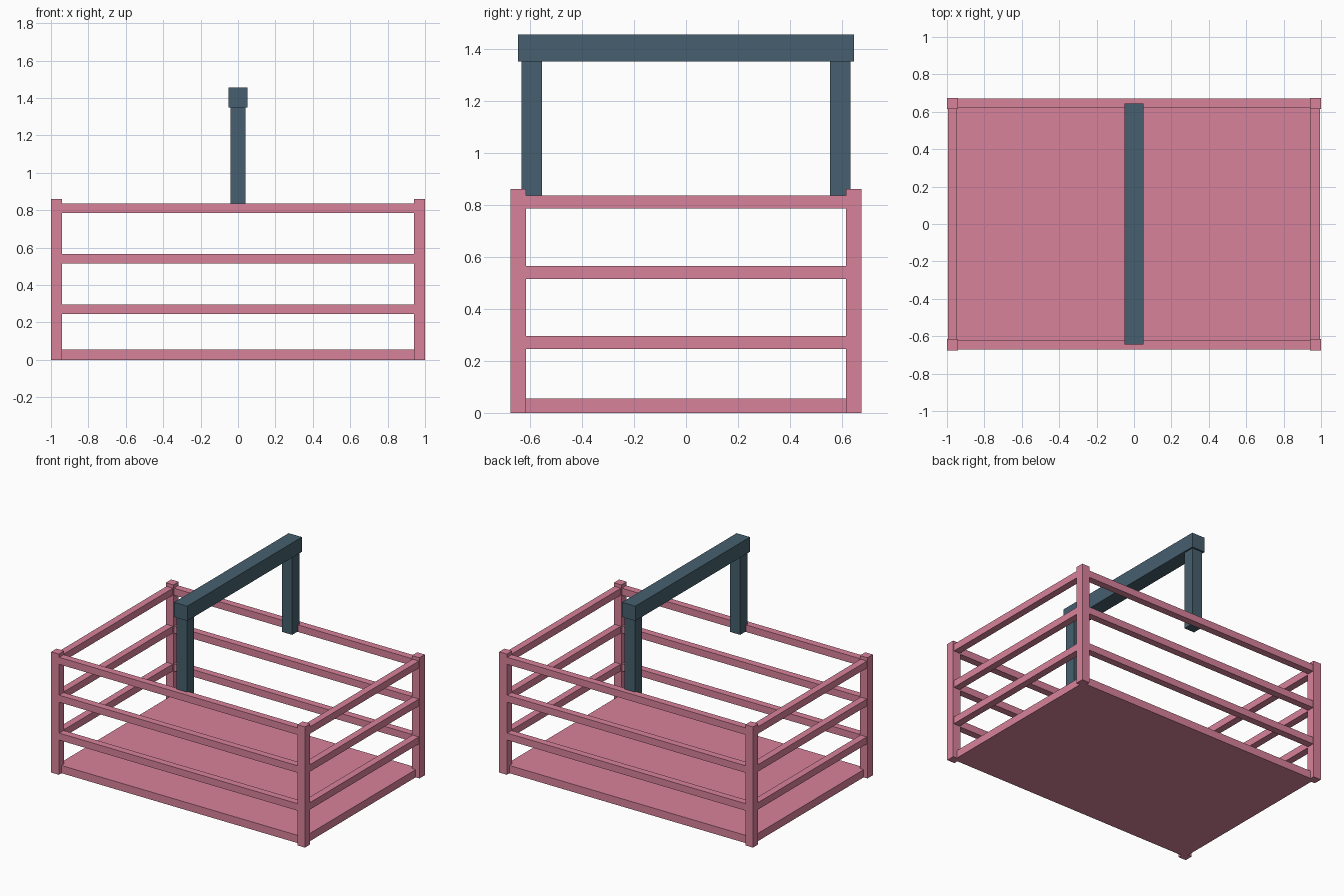
import bpy

if "Cube" in bpy.data.objects:
    bpy.data.objects.remove(bpy.data.objects["Cube"])


def material(name, color):
    m = bpy.data.materials.new(name)
    m.diffuse_color = (*color, 1)
    m.use_nodes = True
    m.node_tree.nodes["Principled BSDF"].inputs["Base Color"].default_value = m.diffuse_color
    return m


PINK = material("pink_paint", (0.687, 0.223, 0.328))
SLATE = material("slate_paint", (0.061, 0.117, 0.156))


def box(name, center, size, mat):
    bpy.ops.mesh.primitive_cube_add(size=1, location=center)
    ob = bpy.context.object
    ob.name = name
    ob.scale = size
    bpy.ops.object.transform_apply(location=False, rotation=False, scale=True)
    ob.data.materials.append(mat)
    return ob


PX, PY = 0.97, 0.645          # post centre lines
POST, POST_H = 0.06, 0.86
RAIL = 0.05
SIDES = {"x": (("left", -1), ("right", 1)), "y": (("front", -1), ("back", 1))}

# Floor slab
box("floor", (0, 0, 0.0275), (2 * PX, 2 * PY, 0.055), PINK)

# Corner posts
for xn, sx in SIDES["x"]:
    for yn, sy in SIDES["y"]:
        box(f"{yn}_{xn}_post", (sx * PX, sy * PY, POST_H / 2),
            (POST, POST, POST_H), PINK)

# Three levels of rails between the posts
for level, z in (("lower", 0.27), ("middle", 0.54), ("upper", 0.81)):
    for yn, sy in SIDES["y"]:
        box(f"{level}_{yn}_rail", (0, sy * PY, z),
            (2 * PX - POST, RAIL, RAIL), PINK)
    for xn, sx in SIDES["x"]:
        box(f"{level}_{xn}_rail", (sx * PX, 0, z),
            (RAIL, 2 * PY - POST, RAIL), PINK)

# Overhead handle: two uprights and a crossbar
H_BOTTOM, H_TOP = 0.79, 1.35
for yn, sy in SIDES["y"]:
    box(f"{yn}_handle_upright", (0, sy * 0.593, (H_BOTTOM + H_TOP) / 2),
        (0.08, 0.08, H_TOP - H_BOTTOM), SLATE)
box("handle_crossbar", (0, 0, 1.4025), (0.104, 1.29, 0.105), SLATE)
